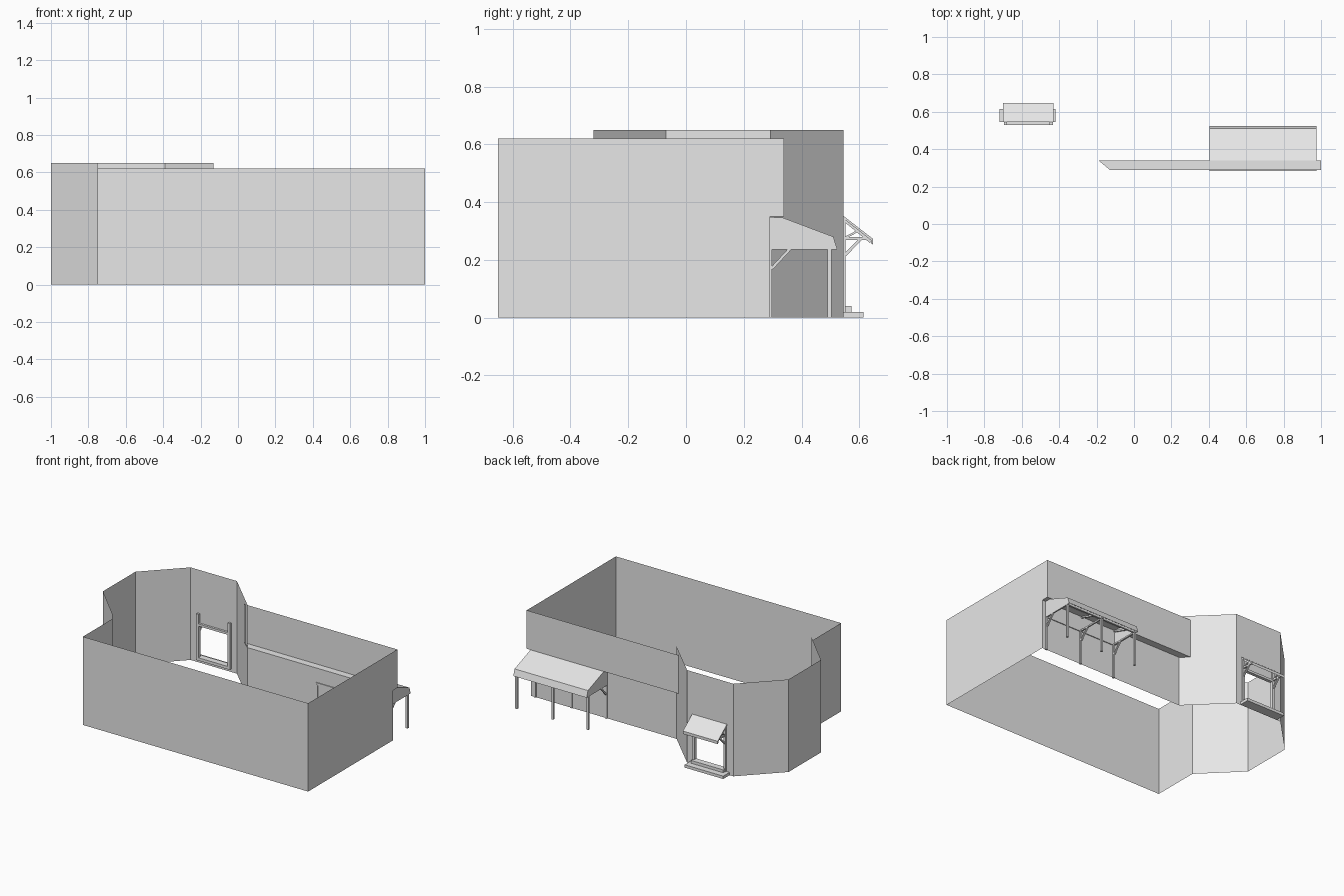
import bpy, bmesh
from mathutils import Vector

if "Cube" in bpy.data.objects:
    bpy.data.objects.remove(bpy.data.objects["Cube"])

grey = bpy.data.materials.new("light grey")
grey.diffuse_color = (0.8, 0.8, 0.8, 1)
grey.use_nodes = True
grey.node_tree.nodes["Principled BSDF"].inputs["Base Color"].default_value = grey.diffuse_color


def mesh_object(name, polys):
    """Object from a few polygons, with shared corners merged."""
    bm = bmesh.new()
    for poly in polys:
        bm.faces.new([bm.verts.new(p) for p in poly])
    bmesh.ops.remove_doubles(bm, verts=bm.verts, dist=1e-5)
    me = bpy.data.meshes.new(name)
    bm.to_mesh(me)
    bm.free()
    me.materials.append(grey)
    ob = bpy.data.objects.new(name, me)
    bpy.context.collection.objects.link(ob)
    return ob


def wall(a, b, z0, z1):
    """Upright quad from plan point a to b, facing right of travel."""
    return [(*a, z0), (*b, z0), (*b, z1), (*a, z1)]


def box(name, x0, x1, y0, y1, z0, z1):
    c = [(x0, y0), (x1, y0), (x1, y1), (x0, y1)]
    sides = [wall(c[i], c[(i + 1) % 4], z0, z1) for i in range(4)]
    caps = [[(*p, z1) for p in c], [(*p, z0) for p in reversed(c)]]
    return mesh_object(name, sides + caps)


def slab(name, x0, x1, profile):
    """Closed (y, z) profile extruded along x."""
    n = len(profile)
    polys = [[(x1, *p) for p in profile], [(x0, *p) for p in reversed(profile)]]
    for i in range(n):
        p, q = profile[i], profile[(i + 1) % n]
        polys.append([(x0, *p), (x0, *q), (x1, *q), (x1, *p)])
    return mesh_object(name, polys)


def strut(name, x, a, b, w):
    """Square bar in a y-z plane, from a to b."""
    a, b = Vector(a), Vector(b)
    d = (b - a).normalized() * w / 2
    n = Vector((-d.y, d.x))
    return slab(name, x - w / 2, x + w / 2, [a - n, b - n, b + n, a + n])


H, T, LEDGE = 0.62, 0.65, 0.35

# main hall: front, left and stepped right wall
mesh_object("hall_walls", [
    wall((-0.75, -0.32), (-0.75, -0.65), 0, H),
    wall((-0.75, -0.65), (1, -0.65), 0, H),
    [(1, -0.65, 0), (1, 0.29, 0), (1, 0.29, LEDGE),
     (1, 0.34, LEDGE), (1, 0.34, H), (1, -0.65, H)],
])

# back wall with overhanging upper part
mesh_object("back_wall", [
    wall((1, 0.29), (-0.13, 0.29), 0, LEDGE),
    [(1, 0.29, LEDGE), (-0.13, 0.29, LEDGE), (-0.19, 0.34, LEDGE), (1, 0.34, LEDGE)],
    wall((1, 0.34), (-0.19, 0.34), LEDGE, H),
])

# corner tower with a window opening
wx0, wx1, wz0, wz1, ty = -0.68, -0.45, 0.025, 0.275, 0.545
mesh_object("tower_walls", [
    wall((-0.13, 0.29), (-0.39, ty), 0, T),
    wall((-0.39, ty), (wx1, ty), 0, T),
    wall((wx1, ty), (wx0, ty), 0, wz0),
    wall((wx1, ty), (wx0, ty), wz1, T),
    wall((wx0, ty), (-0.75, ty), 0, T),
    wall((-0.75, ty), (-1, 0.29), 0, T),
    wall((-1, 0.29), (-1, -0.07), 0, T),
    wall((-1, -0.07), (-0.75, -0.32), 0, T),
])

# window steps and frame
box("window_step", -0.72, -0.42, ty, 0.615, 0, 0.02)
box("window_sill", -0.69, -0.44, 0.53, 0.573, 0.02, 0.04)
box("window_header", -0.69, -0.44, 0.53, 0.552, 0.262, 0.278)
for x in (-0.687, -0.443):
    box("window_post", x - 0.009, x + 0.009, 0.53, 0.553, 0.02, 0.345)
    strut("awning_rafter", x, (0.548, 0.338), (0.64, 0.262), 0.01)
    strut("awning_tie", x, (0.548, 0.274), (0.628, 0.274), 0.01)
    strut("awning_brace", x, (0.55, 0.216), (0.605, 0.272), 0.01)
    strut("awning_upper_brace", x, (0.55, 0.276), (0.595, 0.3), 0.007)

# window awning
slab("window_awning", -0.70, -0.43,
     [(ty, 0.343), (0.64, 0.268), (0.64, 0.258), (0.648, 0.252), (0.648, 0.272), (ty, 0.352)])

# porch roof with a sloping lip and closed ends
x0, x1 = 0.405, 0.975
prof = [(0.29, 0.348), (0.335, 0.346), (0.51, 0.28), (0.524, 0.235)]
roof = [[(x1, *p), (x0, *p), (x0, *q), (x1, *q)][::-1] for p, q in zip(prof, prof[1:])]
end = prof + [(0.29, 0.235)]
mesh_object("porch_roof", roof + [[(x0, *p) for p in end], [(x1, *p) for p in reversed(end)]])

# porch posts, ties and braces
for x in (0.413, 0.685, 0.967):
    for y in (0.29, 0.497):
        box("porch_post", x - 0.007, x + 0.007, y - 0.007, y + 0.007, 0, 0.24)
    strut("porch_tie", x, (0.29, 0.24), (0.51, 0.24), 0.01)
    strut("porch_rafter", x, (0.30, 0.335), (0.505, 0.268), 0.01)
    strut("porch_brace", x, (0.297, 0.17), (0.36, 0.238), 0.01)
for y in (0.29, 0.497):
    box("porch_beam", x0, x1, y - 0.006, y + 0.006, 0.235, 0.25)
